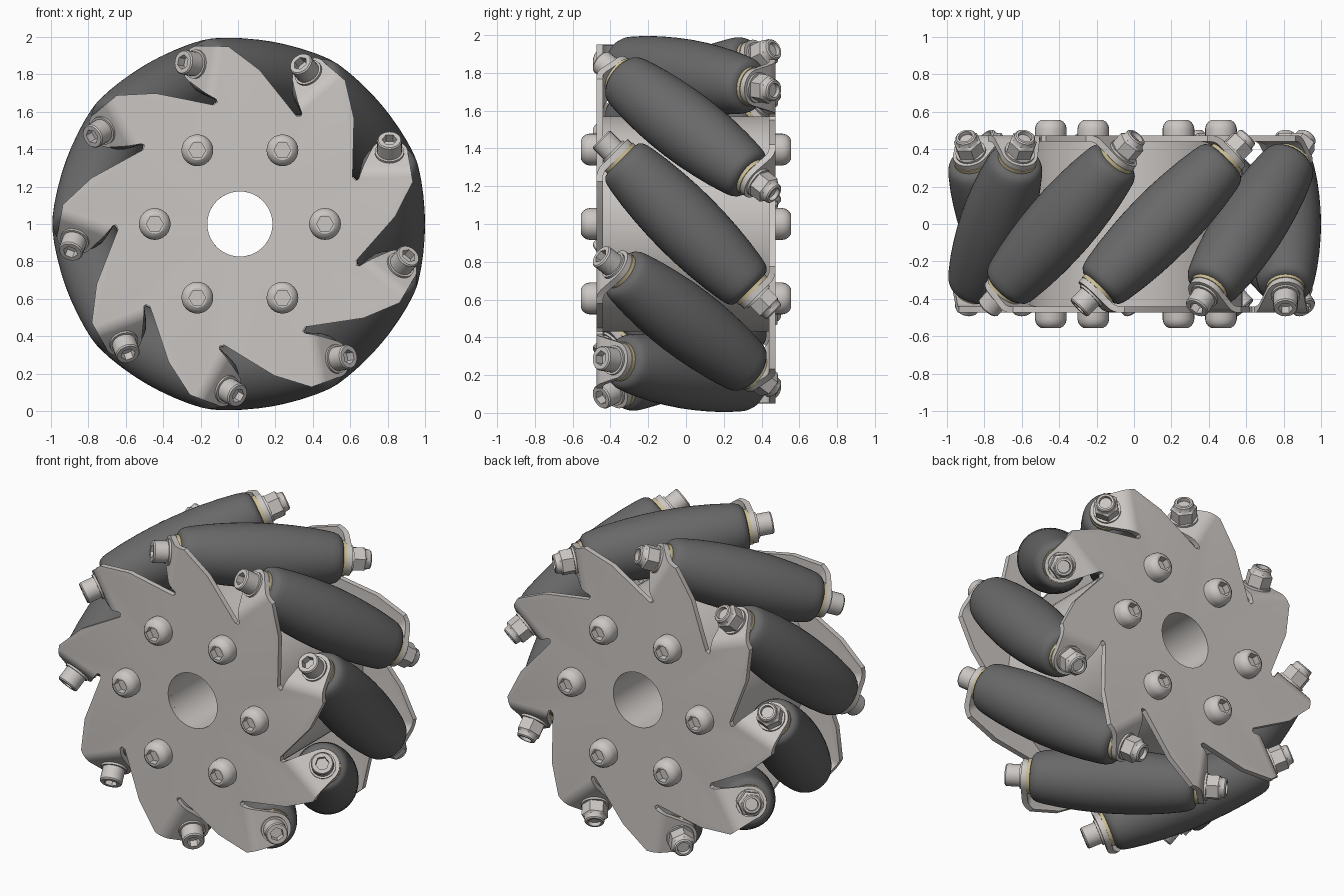
import bpy, bmesh
from math import radians, cos, sin, pi, sqrt
from mathutils import Matrix, Vector

cube = bpy.data.objects.get("Cube")
if cube:
    bpy.data.objects.remove(cube, do_unlink=True)

ROLLERS = 9
STEP = 2 * pi / ROLLERS
AXLE_R = 0.80                       # distance of each roller axis from the wheel axis
TAB_S = 0.52                        # distance of each tab along the roller axis
HALF = 1 / sqrt(2)
CENTRE = Matrix.Translation((0.01, 0, 1))


def material(name, colour):
    m = bpy.data.materials.new(name)
    m.use_nodes = True
    m.diffuse_color = (*colour, 1)
    m.node_tree.nodes["Principled BSDF"].inputs["Base Color"].default_value = (*colour, 1)
    return m


steel = material("steel", (0.60, 0.57, 0.55))
rubber = material("dark_rubber", (0.14, 0.14, 0.14))
brass = material("pale_brass", (0.60, 0.52, 0.30))


def place(name, mesh, matrix):
    ob = bpy.data.objects.new(name, mesh)
    bpy.context.scene.collection.objects.link(ob)
    ob.matrix_world = matrix
    return ob


def smooth(ob, angle=32):
    bpy.ops.object.select_all(action='DESELECT')
    ob.select_set(True)
    bpy.context.view_layer.objects.active = ob
    bpy.ops.object.shade_smooth_by_angle(angle=radians(angle))


def finish(bm, name, mat):
    bmesh.ops.remove_doubles(bm, verts=bm.verts, dist=1e-5)
    bmesh.ops.recalc_face_normals(bm, faces=bm.faces)
    mesh = bpy.data.meshes.new(name)
    bm.to_mesh(mesh)
    bm.free()
    mesh.materials.append(mat)
    return mesh


def lathe(name, profile, mat, segs=24):
    """Turn (radius, height[, 'hex']) points around z; hex rings become hexagons."""
    bm = bmesh.new()
    rings = []
    for r, h, *shape in profile:
        ring = []
        for i in range(segs):
            a = 2 * pi * i / segs
            k = cos(pi / 6) / cos(a % (pi / 3) - pi / 6) if shape else 1
            ring.append(bm.verts.new((r * k * cos(a), r * k * sin(a), h)))
        rings.append(ring)
    for low, high in zip(rings, rings[1:]):
        for i in range(segs):
            j = (i + 1) % segs
            bm.faces.new((low[i], low[j], high[j], high[i]))
    bmesh.ops.remove_doubles(bm, verts=bm.verts, dist=1e-5)
    bmesh.ops.dissolve_degenerate(bm, edges=bm.edges, dist=1e-6)
    return finish(bm, name, mat)


def tab_point(x, t):
    """Point on the bent tab, which is square to the roller axis."""
    return Vector((x, (t - TAB_S) * HALF, (t + TAB_S) * HALF))


def polar(r, degrees):
    return Vector((r * cos(radians(degrees)), 0, r * sin(radians(degrees))))


# Side plate: one flat sector with its bent tab, repeated around the axis
def side_plate_mesh():
    bm = bmesh.new()
    y = -0.457
    bend_t = 2 * (y + TAB_S * HALF) * HALF
    notch = 20.5
    a, b = tab_point(0.65, bend_t * 1), tab_point(0.915, bend_t * 1)
    bend_t = (y / HALF) + TAB_S
    a, b = tab_point(0.65, bend_t), tab_point(0.915, bend_t)
    flat = [polar(0.174, notch - 40 + 8 * i) for i in range(6)]
    flat += [polar(0.662, notch), Vector((0.634, 0, 0.24)), a, b]
    flat += [Vector(p) for p in ((0.925, 0, 0.226), (0.83, 0, 0.04), (0.622, 0, -0.196))]
    flat += [polar(0.662, notch - 40)]
    for p in flat:
        p.y = y
    tab = [a, b]
    for i in range(13):
        ang = radians(-5 + 170 * i / 12)
        tab.append(tab_point(AXLE_R + 0.1 * cos(ang), 0.1 * sin(ang)))
    for k in range(ROLLERS):
        turn = Matrix.Rotation(-k * STEP, 3, 'Y')
        for loop in (flat, tab):
            bm.faces.new([bm.verts.new(turn @ p) for p in loop])
    return finish(bm, "side_plate", steel)


plate = place("front_plate", side_plate_mesh(), CENTRE)
bend = plate.modifiers.new("bend", 'BEVEL')
bend.width, bend.segments, bend.limit_method = 0.03, 4, 'ANGLE'
sheet = plate.modifiers.new("sheet", 'SOLIDIFY')
sheet.thickness, sheet.offset, sheet.use_even_offset = 0.034, 0, True
bpy.context.view_layer.objects.active = plate
for mod in ("bend", "sheet"):
    bpy.ops.object.modifier_apply(modifier=mod)
smooth(plate)
place("back_plate", plate.data, CENTRE @ Matrix.Rotation(pi, 4, 'X'))

# Hub drum with its bore
hub = lathe("hub_drum", [(0.174, -0.445), (0.57, -0.445), (0.57, 0.445),
                         (0.174, 0.445), (0.174, -0.445)], steel, 72)
smooth(place("hub_drum", hub, CENTRE @ Matrix.Rotation(pi / 2, 4, 'X')))

# Button-head bolts on both plates
button = lathe("hub_bolt", [(0, 0), (0.085, 0), (0.085, 0.035), (0.08, 0.056), (0.068, 0.073),
                            (0.052, 0.083), (0.045, 0.083, 'hex'), (0.045, 0.04, 'hex'),
                            (0, 0.04)], steel)
for side, label in ((1, "front"), (-1, "back")):
    for k in range(6):
        m = (CENTRE @ Matrix.Rotation(k * pi / 3, 4, 'Y')
             @ Matrix.Translation((0.455, -0.473 * side, 0))
             @ Matrix.Rotation(side * pi / 2, 4, 'X'))
        ob = place(f"{label}_hub_bolt_{k + 1}", button, m)
        if k == 0:
            smooth(ob)

# Parts of one roller, turned about its own axis
half = [(0, 0.485), (0.10, 0.485), (0.122, 0.48), (0.138, 0.466), (0.148, 0.445),
        (0.156, 0.41), (0.171, 0.31), (0.182, 0.2), (0.188, 0.1)]
roller = lathe("roller", half + [(0.19, 0)] + [(r, -s) for r, s in reversed(half)], rubber, 48)
spacer = lathe("spacer", [(0, 0.47), (0.105, 0.47), (0.105, 0.505), (0, 0.505)], brass)
screw = lathe("screw", [(0, 0.53), (0.078, 0.53), (0.078, 0.55), (0.066, 0.55), (0.066, 0.63),
                        (0.06, 0.638), (0.04, 0.638, 'hex'), (0.04, 0.59, 'hex'),
                        (0, 0.59)], steel)
nut = lathe("nut", [(0, 0.53), (0.082, 0.53), (0.082, 0.55), (0.077, 0.55, 'hex'),
                    (0.077, 0.62, 'hex'), (0.06, 0.63), (0.057, 0.655), (0.05, 0.662),
                    (0.038, 0.662), (0.036, 0.64), (0, 0.64)], steel)

# Rollers lie at 45 degrees around the rim
for k in range(ROLLERS):
    back = (CENTRE @ Matrix.Rotation(-k * STEP, 4, 'Y')
            @ Matrix.Translation((AXLE_R, 0, 0)) @ Matrix.Rotation(radians(-135), 4, 'X'))
    front = back @ Matrix.Rotation(pi, 4, 'X')
    for name, mesh, m in (("roller", roller, back), ("back_spacer", spacer, back),
                          ("front_spacer", spacer, front), ("nut", nut, back),
                          ("screw", screw, front)):
        ob = place(f"{name}_{k + 1}", mesh, m)
        if k == 0:
            smooth(ob)
